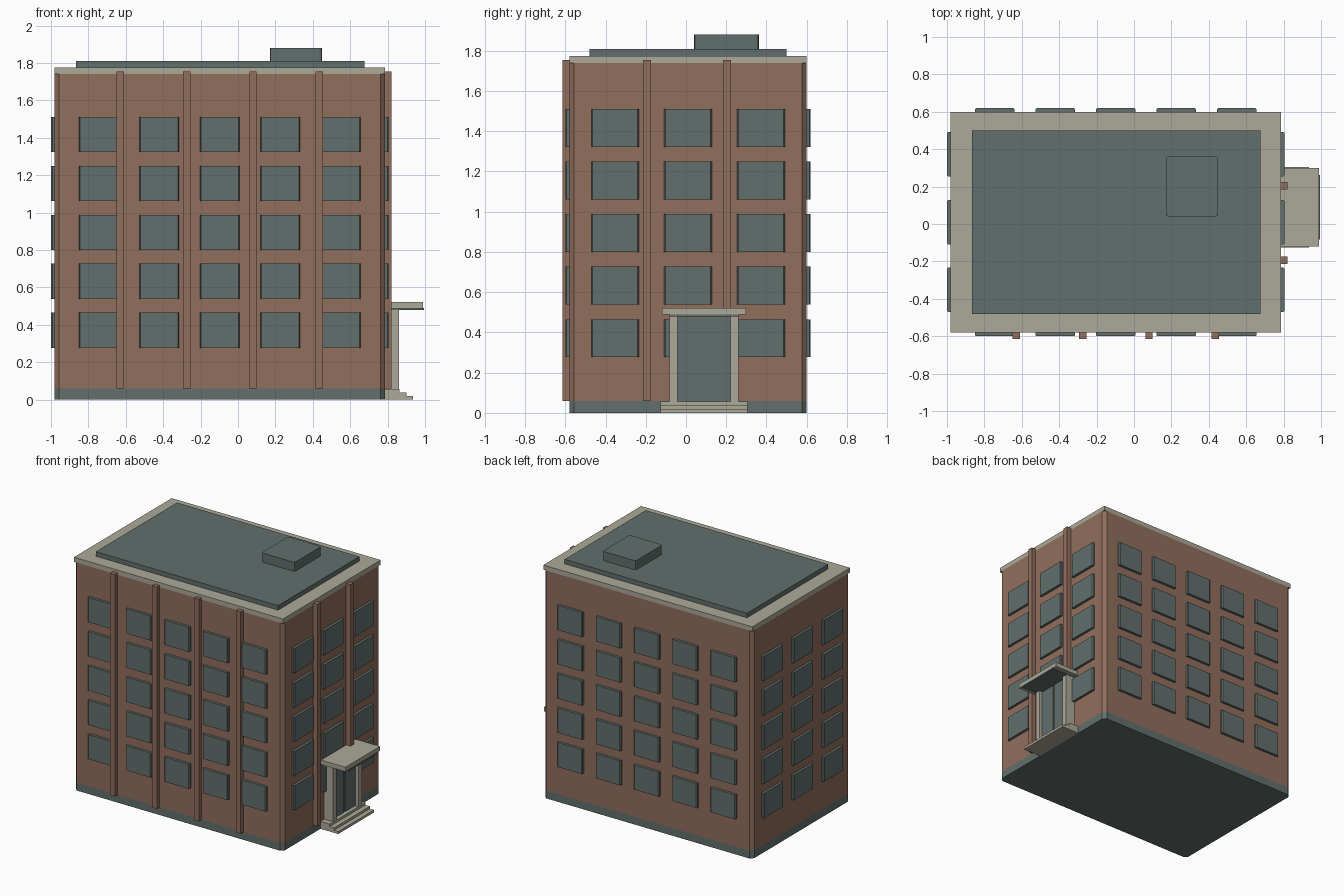
import bpy, bmesh
from mathutils import Vector

if "Cube" in bpy.data.objects:
    bpy.data.objects.remove(bpy.data.objects["Cube"], do_unlink=True)


def material(name, rgb):
    m = bpy.data.materials.new(name)
    m.use_nodes = True
    m.diffuse_color = (*rgb, 1)
    m.node_tree.nodes["Principled BSDF"].inputs["Base Color"].default_value = (*rgb, 1)
    return m


brick = material("brick", (0.283, 0.156, 0.109))
slate = material("slate", (0.122, 0.162, 0.153))
stone = material("stone", (0.413, 0.397, 0.319))


def box(name, mat, x, y, z, bevel=0.0, axis=None, segments=1):
    """Box from three (low, high) ranges; bevels only edges along axis if given."""
    bm = bmesh.new()
    bmesh.ops.create_cube(bm, size=1)
    for v in bm.verts:
        v.co = Vector([r[0] if c < 0 else r[1] for c, r in zip(v.co, (x, y, z))])
    if bevel:
        edges = bm.edges[:]
        if axis is not None:
            edges = [e for e in edges
                     if abs((e.verts[0].co - e.verts[1].co).normalized()[axis]) > 0.9]
        bmesh.ops.bevel(bm, geom=edges, offset=bevel, segments=segments,
                        profile=0.5, affect='EDGES')
    mesh = bpy.data.meshes.new(name)
    bm.to_mesh(mesh)
    bm.free()
    mesh.materials.append(mat)
    ob = bpy.data.objects.new(name, mesh)
    bpy.context.collection.objects.link(ob)
    return ob


def span(center, width):
    return (center - width / 2, center + width / 2)


# Main block
X, Y = (-0.98, 0.785), (-0.58, 0.60)
CX, CY = sum(X) / 2, sum(Y) / 2
box("plinth", slate, X, Y, (0, 0.06), 0.024, 2)
box("brick_walls", brick, X, Y, (0.06, 1.74), 0.024, 2)
box("cornice", stone, X, Y, (1.74, 1.775))
box("roof_deck", slate, (-0.865, 0.675), (-0.48, 0.50), (1.775, 1.81))
box("roof_hatch", slate, (0.17, 0.45), (0.04, 0.363), (1.81, 1.88), 0.014, 2, 2)

# Windows on all four sides
OUT, IN = 0.02, 0.02
for row in range(5):
    z = span(0.371 + 0.2615 * row, 0.188)
    for col in range(5):
        x = span(CX + 0.3235 * (col - 2), 0.213)
        box("front_window", slate, x, (Y[0] - OUT, Y[0] + IN), z, 0.007, 2)
        box("back_window", slate, x, (Y[1] - IN, Y[1] + OUT), z, 0.007, 2)
    for col in range(3):
        y = span(CY + 0.362 * (col - 1), 0.238)
        box("right_window", slate, (X[0] - OUT, X[0] + IN), y, z, 0.007, 2)
        box("left_window", slate, (X[1] - IN, X[1] + OUT), y, z, 0.007, 2)

# Brick pilasters
PZ = (0.06, 1.755)
for i in range(4):
    box("front_pilaster", brick, span(CX + 0.3545 * (i - 1.5), 0.039), (Y[0] - 0.035, Y[0] + 0.01), PZ)
for side in (-1, 1):
    box("entrance_pilaster", brick, (X[1] - 0.01, X[1] + 0.037), span(0.005 + 0.199 * side, 0.039), PZ)

# Entrance on the +x side
EY = 0.09
for i, reach in enumerate((0.935, 0.90, 0.863)):
    box("step", stone, (X[1], reach), span(EY, 0.432), (0.019 * i, 0.019 * (i + 1)))
for side in (-1, 1):
    box("door_pier", stone, (X[1], 0.862), span(EY + 0.152 * side, 0.04), (0.057, 0.48))
    box("door_leaf", slate, (X[1], 0.835), span(EY + 0.071 * side, 0.123), (0.057, 0.48))
box("door_mullion", slate, (X[1], 0.828), span(EY, 0.03), (0.057, 0.48))
box("canopy_soffit", slate, (X[1], 0.995), span(EY, 0.345), (0.48, 0.49))
box("canopy", stone, (X[1], 0.99), span(EY, 0.418), (0.488, 0.522))
